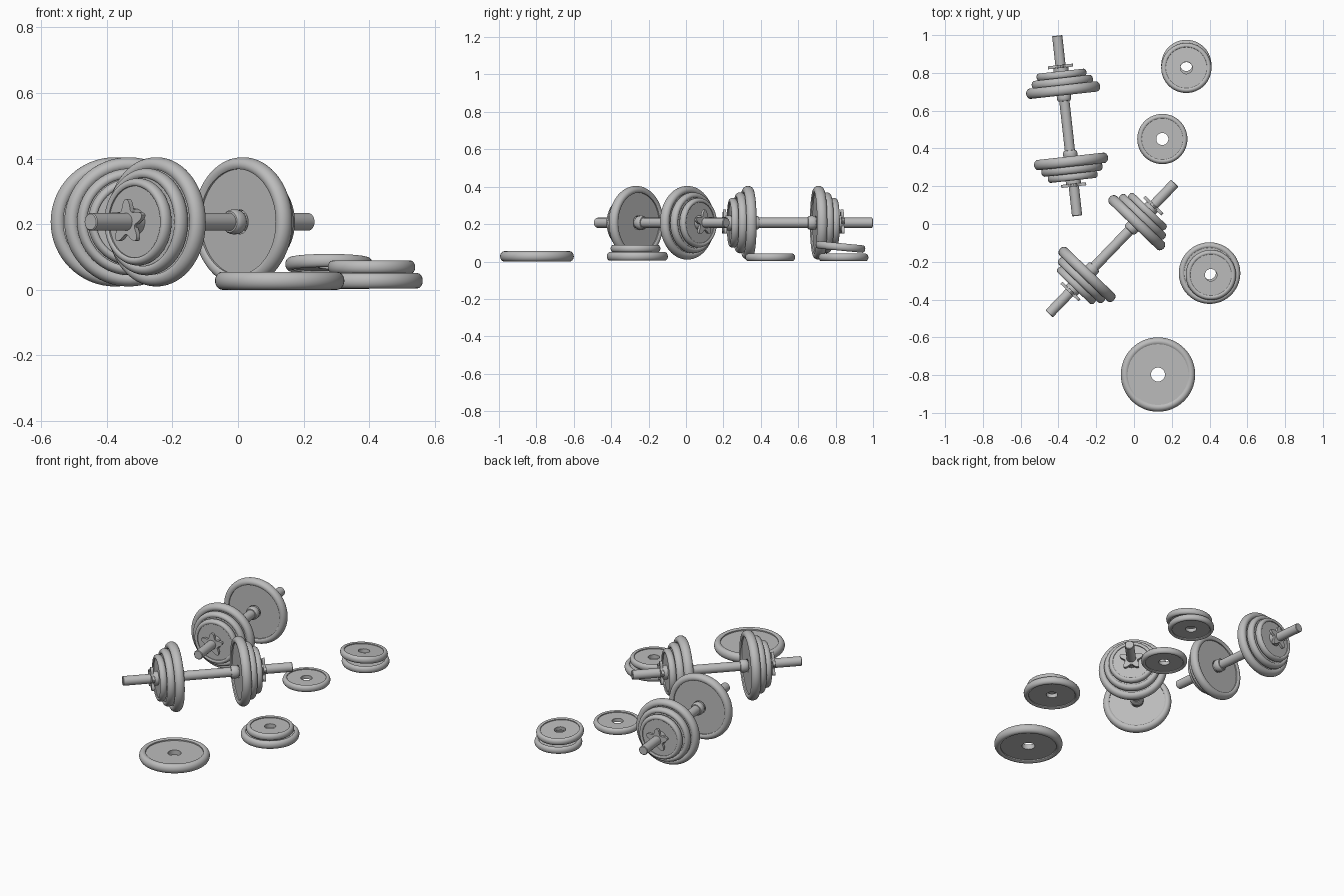
import bpy, bmesh, math
from mathutils import Matrix, Vector

cube = bpy.data.objects.get("Cube")
if cube:
    bpy.data.objects.remove(cube, do_unlink=True)

steel = bpy.data.materials.new("grey_steel")
steel.use_nodes = True
GREY = (0.5, 0.5, 0.5, 1)
steel.diffuse_color = GREY
steel.node_tree.nodes["Principled BSDF"].inputs["Base Color"].default_value = GREY


def finish(bm, name):
    bmesh.ops.recalc_face_normals(bm, faces=bm.faces)
    mesh = bpy.data.meshes.new(name)
    bm.to_mesh(mesh)
    bm.free()
    mesh.materials.append(steel)
    return mesh


def lathe(name, profile, closed=False, segments=64):
    """Spin an (r, z) profile about the z axis."""
    bm = bmesh.new()
    verts = [bm.verts.new((r, 0, z)) for r, z in profile]
    edges = [bm.edges.new(pair) for pair in zip(verts, verts[1:])]
    if closed:
        edges.append(bm.edges.new((verts[-1], verts[0])))
    bmesh.ops.spin(bm, geom=verts + edges, cent=(0, 0, 0), axis=(0, 0, 1),
                   angle=math.tau, steps=segments, use_duplicate=False)
    bmesh.ops.remove_doubles(bm, verts=bm.verts, dist=1e-5)
    return finish(bm, name)


def plate(name, radius, half, rim, hole):
    """Weight plate: rounded rim, recessed web on both sides, centre hole."""
    web = half * 0.55
    inner = radius - rim * 1.57
    arc = [math.radians(a) for a in range(-125, 126, 10)]
    profile = [(hole, -web), (inner, -web)]
    profile += [(radius - rim + rim * math.cos(a), half * math.sin(a)) for a in arc]
    profile += [(inner, web), (hole, web)]
    return lathe(name, profile, closed=True)


def star(name, outer, inner, half, points=5):
    """Rounded star-shaped locking flange."""
    bm = bmesh.new()
    ring = []
    for i in range(points * 16):
        a = math.tau * i / (points * 16)
        r = inner + (outer - inner) * (0.5 - 0.5 * math.cos(points * (a - math.pi / points - math.pi))) ** 1.3
        ring.append(bm.verts.new((r * math.cos(a), r * math.sin(a), -half)))
    face = bm.faces.new(ring)
    top = bmesh.ops.extrude_face_region(bm, geom=[face])["geom"]
    bmesh.ops.translate(bm, vec=(0, 0, 2 * half),
                        verts=[v for v in top if isinstance(v, bmesh.types.BMVert)])
    return finish(bm, name)


def place(name, mesh, matrix):
    ob = bpy.data.objects.new(name, mesh)
    bpy.context.collection.objects.link(ob)
    ob.matrix_world = matrix
    return ob


# Shared part meshes
large = plate("large_plate", 0.197, 0.0275, 0.023, 0.037)
medium = plate("medium_plate", 0.163, 0.0235, 0.018, 0.033)
small = plate("small_plate", 0.133, 0.02, 0.015, 0.032)
bar = lathe("bar", [(0, -0.48), (0.024, -0.48), (0.027, -0.477),
                    (0.027, 0.477), (0.024, 0.48), (0, 0.48)], segments=32)
collar = lathe("collar", [(0.026, -0.022), (0.032, -0.021), (0.036, -0.015), (0.038, -0.006),
                          (0.038, 0.006), (0.036, 0.015), (0.032, 0.021), (0.026, 0.022)], segments=32)
hub = lathe("nut_hub", [(0.026, -0.02), (0.04, -0.02), (0.04, 0.02), (0.026, 0.02)], segments=32)
flange = star("nut_flange", 0.07, 0.038, 0.008)

# Parts on each end of a dumbbell, with distance from the middle
stack = [("collar", collar, 0.153), ("large_plate", large, 0.19), ("medium_plate", medium, 0.232),
         ("small_plate", small, 0.271), ("nut_hub", hub, 0.296), ("nut_flange", flange, 0.316)]


def dumbbell(name, x, y, degrees):
    base = Matrix.Translation((x, y, 0.207)) @ Matrix.Rotation(math.radians(degrees), 4, 'Z')
    lay = Matrix.Rotation(math.pi / 2, 4, 'Y')
    place(name + "_bar", bar, base @ lay)
    for end, turn in (("near", math.pi), ("far", 0)):
        side = base @ Matrix.Rotation(turn, 4, 'Z') @ lay
        for part, mesh, offset in stack:
            place(f"{name}_{end}_{part}", mesh, side @ Matrix.Translation((0, 0, offset)))


dumbbell("back_dumbbell", -0.354, 0.52, 96.3)
dumbbell("front_dumbbell", -0.117, -0.13, 46.1)

# Loose plates lying on the ground
loose = [("loose_large_plate", large, (0.127, -0.797, 0.0275), 0),
         ("loose_medium_plate", medium, (0.4, -0.26, 0.0275), 0),
         ("stacked_small_plate", small, (0.407, -0.27, 0.069), 0),
         ("loose_small_plate", small, (0.15, 0.45, 0.022), 0),
         ("back_small_plate", small, (0.277, 0.842, 0.022), 0),
         ("tilted_small_plate", small, (0.277, 0.826, 0.078), -5.5)]
for name, mesh, spot, tilt in loose:
    place(name, mesh, Matrix.Translation(spot) @ Matrix.Rotation(math.radians(tilt), 4, 'X'))

# Smooth shading with sharp edges kept
bpy.ops.object.select_all(action='DESELECT')
for ob in bpy.context.collection.objects:
    if ob.type == 'MESH' and ob.data.materials and ob.data.materials[0] == steel:
        ob.select_set(True)
        bpy.context.view_layer.objects.active = ob
bpy.ops.object.shade_smooth_by_angle(angle=math.radians(35))
